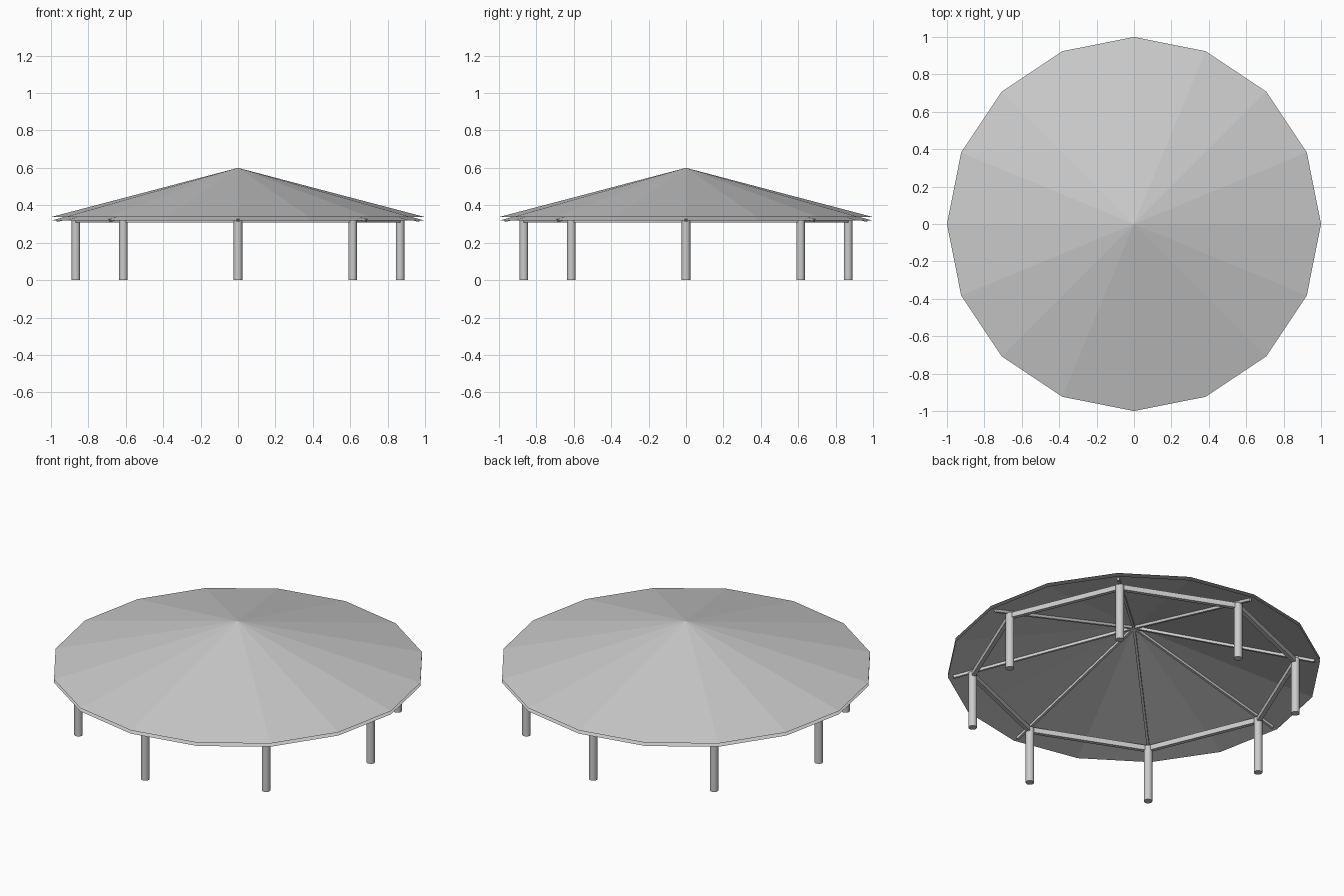
import bpy, bmesh
from math import cos, sin, pi, hypot
from mathutils import Vector, Matrix

if "Cube" in bpy.data.objects:
    bpy.data.objects.remove(bpy.data.objects["Cube"])

POST_R = 0.867


def finish(name, bm):
    me = bpy.data.meshes.new(name)
    bm.to_mesh(me)
    bm.free()
    ob = bpy.data.objects.new(name, me)
    bpy.context.collection.objects.link(ob)
    return ob


def cone(name, z_rim, z_top, sides=16):
    bm = bmesh.new()
    top = bm.verts.new((0, 0, z_top))
    rim = [bm.verts.new((cos(2 * pi * i / sides), sin(2 * pi * i / sides), z_rim))
           for i in range(sides)]
    for i in range(sides):
        bm.faces.new((rim[i], rim[(i + 1) % sides], top))
    return finish(name, bm)


def bar(name, a, b, width, height):
    # box section running from a to b, height kept upright
    a, b = Vector(a), Vector(b)
    x = (b - a).normalized()
    y = Vector((0, 0, 1)).cross(x).normalized()
    z = x.cross(y)
    m = Matrix((x * (b - a).length, y * width, z * height)).transposed().to_4x4()
    m.translation = (a + b) / 2
    bm = bmesh.new()
    bmesh.ops.create_cube(bm, size=1, matrix=m)
    return finish(name, bm)


def ring(r, i, z):
    return (r * cos(i * pi / 4), r * sin(i * pi / 4), z)


# Roof: outer covering and inner lining
cone("roof_covering", 0.337, 0.60)
cone("roof_lining", 0.318, 0.582)

for i in range(8):
    # Round posts
    bpy.ops.mesh.primitive_cylinder_add(vertices=16, radius=0.023, depth=0.335,
                                        location=ring(POST_R, i, 0.1675))
    post = bpy.context.object
    post.name = f"post_{i + 1}"
    bpy.ops.object.shade_smooth_by_angle()
    # Ring beam between neighbouring posts
    bar(f"ring_beam_{i + 1}", ring(POST_R, i, 0.323), ring(POST_R, i + 1, 0.323), 0.022, 0.03)
    # Rafter following the roof slope
    bar(f"rafter_{i + 1}", ring(0.0, i, 0.574), ring(0.97, i, 0.318), 0.014, 0.016)
